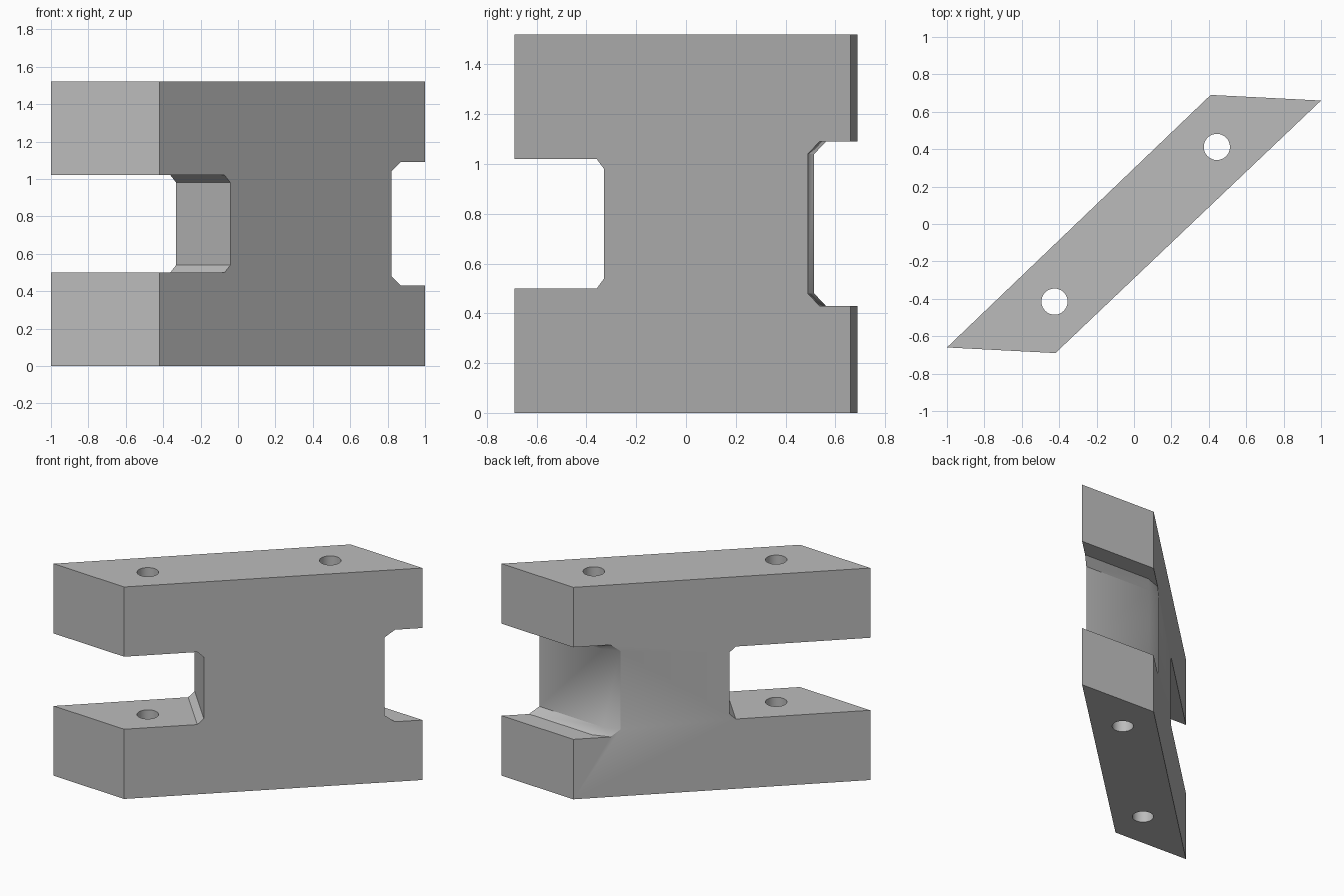
import bpy, bmesh, math

cube = bpy.data.objects.get("Cube")
if cube:
    bpy.data.objects.remove(cube, do_unlink=True)

HEIGHT = 1.52

grey = bpy.data.materials.new("plain grey")
grey.use_nodes = True
grey.diffuse_color = (0.5, 0.5, 0.5, 1)
grey.node_tree.nodes["Principled BSDF"].inputs["Base Color"].default_value = (0.5, 0.5, 0.5, 1)


def loft(name, layers):
    """Solid through matching plan outlines, given as (z, points) from bottom to top."""
    bm = bmesh.new()
    rings = [[bm.verts.new((x, y, z)) for x, y in pts] for z, pts in layers]
    n = len(rings[0])
    bm.faces.new(rings[0])
    bm.faces.new(rings[-1])
    for low, high in zip(rings, rings[1:]):
        for i in range(n):
            j = (i + 1) % n
            bm.faces.new((low[i], low[j], high[j], high[i]))
    bmesh.ops.recalc_face_normals(bm, faces=bm.faces)
    mesh = bpy.data.meshes.new(name)
    bm.to_mesh(mesh)
    bm.free()
    mesh.materials.append(grey)
    obj = bpy.data.objects.new(name, mesh)
    bpy.context.collection.objects.link(obj)
    return obj


def slot(name, plan, z0, z1, shift, chamfer):
    """Slot cutter whose inner wall steps outward at floor and ceiling."""
    dx, dy = shift
    small = [(x + dx, y + dy) for x, y in plan]
    return loft(name, [(z0, small), (z0 + chamfer, plan), (z1 - chamfer, plan), (z1, small)])


def hole(name, cx, cy, radius=0.07, sides=32):
    ring = [(cx + radius * math.cos(math.tau * i / sides),
             cy + radius * math.sin(math.tau * i / sides)) for i in range(sides)]
    return loft(name, [(-0.1, ring), (HEIGHT + 0.1, ring)])


# Slanted block
outline = [(-1, -0.66), (-0.42, -0.69), (1, 0.66), (0.41, 0.69)]
body = loft("slanted_block", [(0, outline), (HEIGHT, outline)])

# Square-on slot at one end, slot with a softened inner corner at the other
right_plan = [(-0.53, 0.194), (0.16, -0.544), (-0.84, -1.5), (-1.53, -0.77)]
left_plan = [(1.2, 0.471), (0.30, 0.515), (0.186, 0.475), (0.086, 0.44), (0.086, 0.95), (1.2, 0.95)]
cutters = [
    slot("right_slot_cutter", right_plan, 0.50, 1.02, (-0.03, -0.03), 0.04),
    slot("left_slot_cutter", left_plan, 0.43, 1.09, (0.05, 0.047), 0.05),
    hole("right_hole_cutter", -0.425, -0.415),
    hole("left_hole_cutter", 0.443, 0.412),
]

# Cut slots and bolt holes
bpy.ops.object.select_all(action="DESELECT")
body.select_set(True)
bpy.context.view_layer.objects.active = body
for cutter in cutters:
    cutter.hide_render = True
    mod = body.modifiers.new(cutter.name, "BOOLEAN")
    mod.operation = "DIFFERENCE"
    mod.solver = "EXACT"
    mod.object = cutter
    bpy.ops.object.modifier_apply(modifier=mod.name)
    bpy.data.objects.remove(cutter, do_unlink=True)

bpy.ops.object.shade_smooth_by_angle(angle=math.radians(30))
